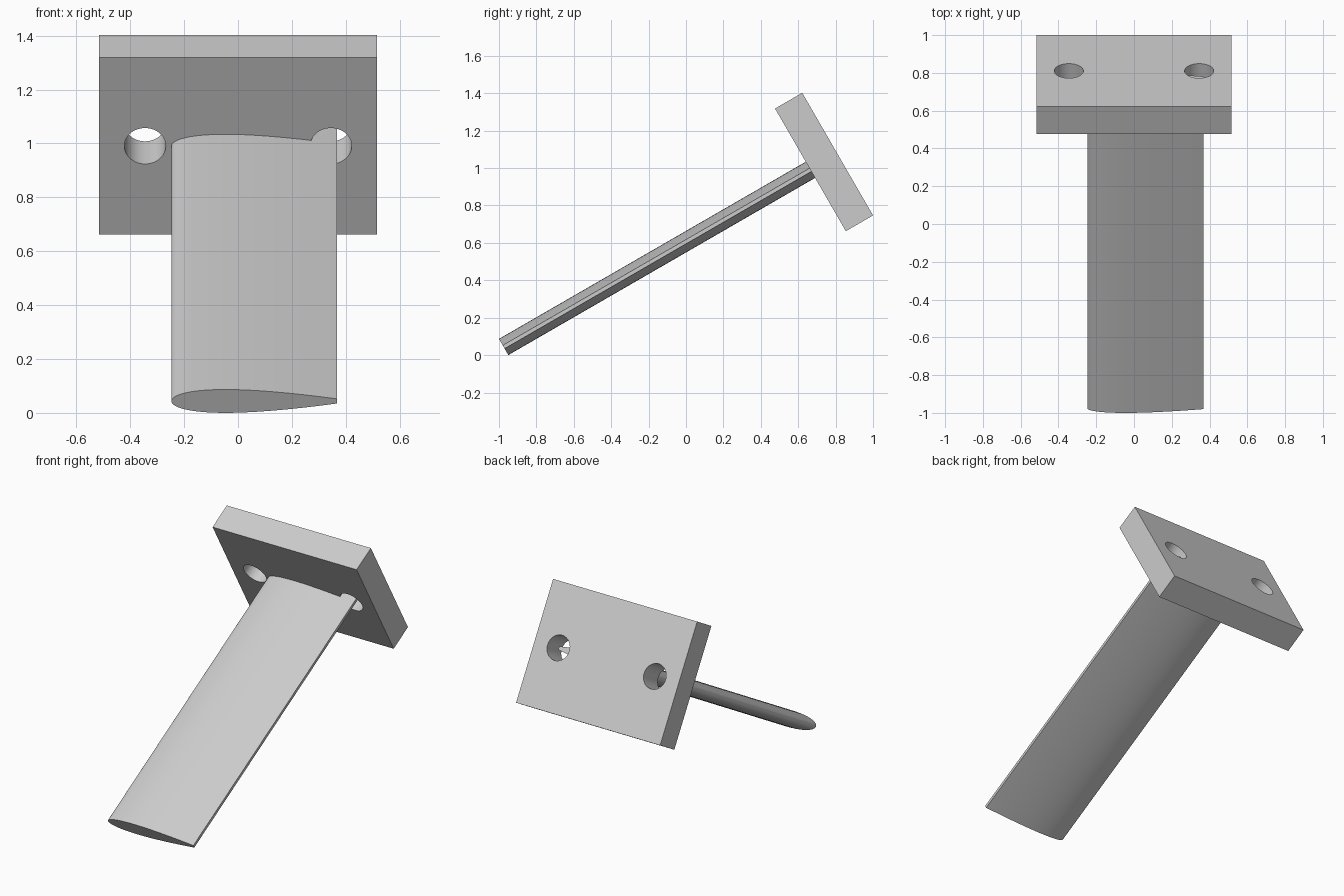
import bpy
import bmesh
import math
from mathutils import Matrix

cube = bpy.data.objects.get("Cube")
if cube:
    bpy.data.objects.remove(cube, do_unlink=True)

grey = bpy.data.materials.new("light_grey")
grey.use_nodes = True
grey.diffuse_color = (0.6, 0.6, 0.6, 1)
grey.node_tree.nodes["Principled BSDF"].inputs["Base Color"].default_value = (0.6, 0.6, 0.6, 1)

# Shared frame: origin at the free end of the blade, local z along its span
FRAME = Matrix.Translation((0, -0.975, 0.0435)) @ Matrix.Rotation(math.radians(-60), 4, 'X')
SPAN = 1.894                      # free end to the near face of the plate
WIDTH, HEIGHT, THICK = 1.03, 0.757, 0.168


def add_object(name, bm):
    bmesh.ops.recalc_face_normals(bm, faces=bm.faces)
    mesh = bpy.data.meshes.new(name)
    bm.to_mesh(mesh)
    bm.free()
    mesh.materials.append(grey)
    obj = bpy.data.objects.new(name, mesh)
    bpy.context.collection.objects.link(obj)
    obj.matrix_world = FRAME
    return obj


def activate(obj):
    bpy.ops.object.select_all(action='DESELECT')
    obj.select_set(True)
    bpy.context.view_layer.objects.active = obj


# Blade: symmetric aerofoil with a cut-off trailing edge
def half_thickness(s):
    return 0.5 * (0.2969 * math.sqrt(s) - 0.126 * s - 0.3516 * s**2
                  + 0.2843 * s**3 - 0.1015 * s**4)


CHORD, CUT, STEPS = 0.667, 0.92, 32
stations = [CUT * (1 - math.cos(math.pi / 2 * i / STEPS)) for i in range(STEPS + 1)]
upper = [(s * CHORD - 0.247, half_thickness(s)) for s in stations]
lower = [(x, -y) for x, y in reversed(upper[1:])]

bm = bmesh.new()
face = bm.faces.new([bm.verts.new((x, y, 0)) for x, y in upper + lower])
extruded = bmesh.ops.extrude_face_region(bm, geom=[face], use_keep_orig=True)
top = [v for v in extruded["geom"] if isinstance(v, bmesh.types.BMVert)]
bmesh.ops.translate(bm, verts=top, vec=(0, 0, SPAN + THICK - 0.04))
blade = add_object("blade", bm)

# Mounting plate
bm = bmesh.new()
bmesh.ops.create_cube(bm, size=1, matrix=Matrix.Translation((0, 0, SPAN + THICK / 2))
                      @ Matrix.Diagonal((WIDTH, HEIGHT, THICK, 1)))
plate = add_object("mounting_plate", bm)

# Two bolt holes through the plate
bm = bmesh.new()
for side in (-1, 1):
    bmesh.ops.create_cone(bm, cap_ends=True, segments=48, radius1=0.077, radius2=0.077,
                          depth=THICK * 2,
                          matrix=Matrix.Translation((side * 0.345, 0, SPAN + THICK / 2)))
cutter = add_object("hole_cutter", bm)
cutter.hide_render = True

holes = plate.modifiers.new("bolt_holes", 'BOOLEAN')
holes.operation = 'DIFFERENCE'
holes.solver = 'EXACT'
holes.object = cutter
activate(plate)
bpy.ops.object.modifier_apply(modifier=holes.name)
bpy.data.objects.remove(cutter, do_unlink=True)

for obj in (blade, plate):
    activate(obj)
    bpy.ops.object.shade_smooth_by_angle(angle=math.radians(30))
